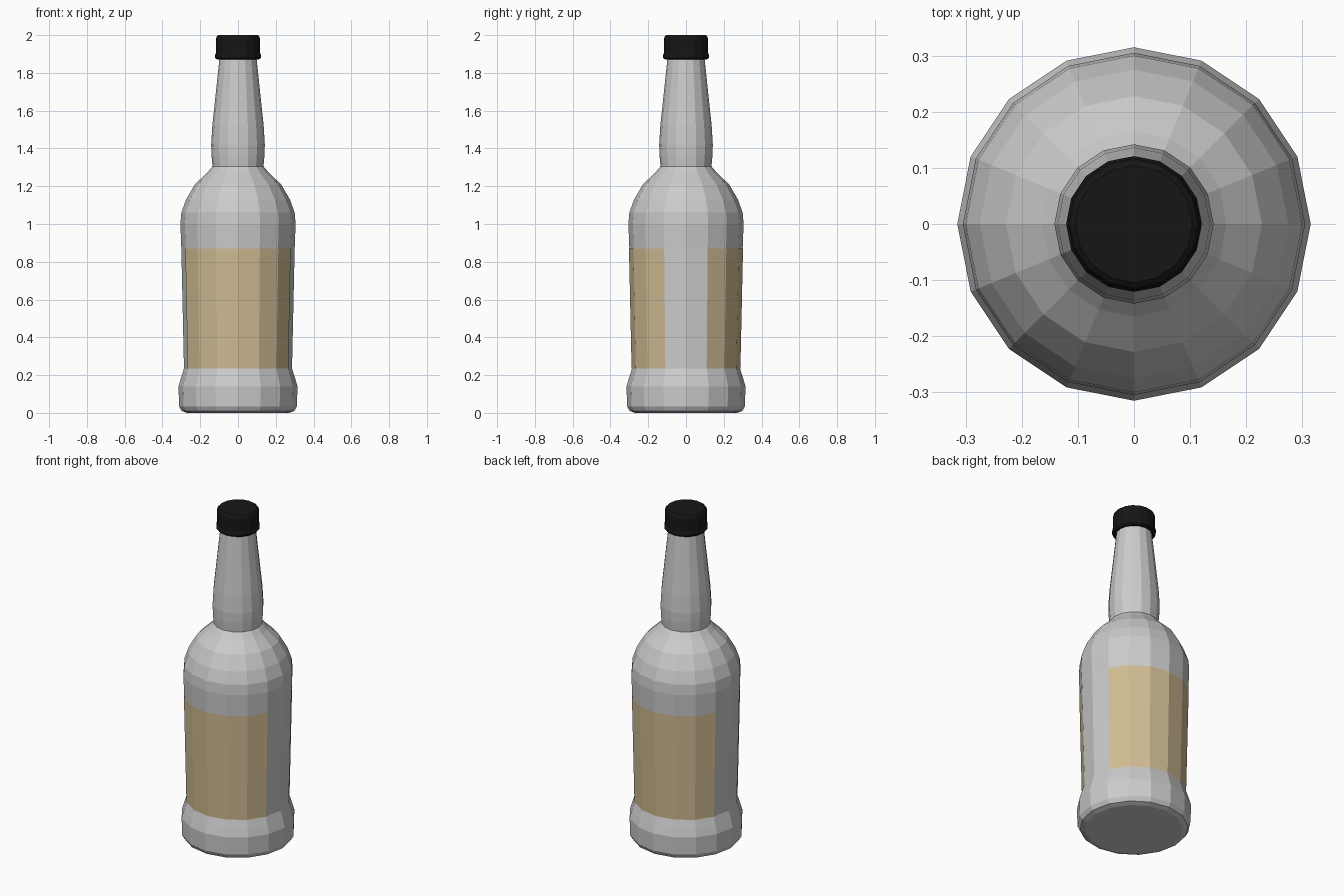
import bpy, bmesh
from math import cos, sin, pi

if "Cube" in bpy.data.objects:
    bpy.data.objects.remove(bpy.data.objects["Cube"])

SIDES = 16


def material(name, rgb):
    mat = bpy.data.materials.new(name)
    mat.diffuse_color = (*rgb, 1)
    mat.use_nodes = True
    mat.node_tree.nodes["Principled BSDF"].inputs["Base Color"].default_value = mat.diffuse_color
    return mat


def lathe(name, profile, mat=None, start=0, count=SIDES, caps=True):
    """Flat-shaded 16-sided revolve of (radius, z) points; count < 16 gives an open strip."""
    bm = bmesh.new()
    full = count == SIDES
    columns = count if full else count + 1
    rings = []
    for r, z in profile:
        ring = []
        for i in range(columns):
            a = 2 * pi * (start + i) / SIDES
            ring.append(bm.verts.new((r * cos(a), r * sin(a), z)))
        rings.append(ring)
    for low, high in zip(rings, rings[1:]):
        for i in range(count):
            j = (i + 1) % columns
            bm.faces.new((low[i], low[j], high[j], high[i]))
    if full and caps:
        bm.faces.new(rings[0][::-1])
        bm.faces.new(rings[-1])
    mesh = bpy.data.meshes.new(name)
    bm.to_mesh(mesh)
    bm.free()
    obj = bpy.data.objects.new(name, mesh)
    bpy.context.collection.objects.link(obj)
    if mat:
        mesh.materials.append(mat)
    return obj


paper = material("label_paper", (0.63, 0.5, 0.29))
black = material("cap_black", (0.008, 0.008, 0.008))

# Bottle: flared foot, slightly tapered body, round shoulder, swelling neck
lathe("bottle", [
    (0.27, 0.0), (0.298, 0.01), (0.312, 0.035), (0.315, 0.14),
    (0.302, 0.185), (0.286, 0.235), (0.300, 0.87), (0.305, 1.0),
    (0.300, 1.06), (0.275, 1.13), (0.228, 1.21), (0.165, 1.27),
    (0.135, 1.305), (0.140, 1.36), (0.142, 1.42), (0.136, 1.52),
    (0.120, 1.67), (0.098, 1.88), (0.098, 1.95)])

# Front and back labels, leaving two bare facets on each side
for name, start in (("back_label", 1), ("front_label", 9)):
    lathe(name, [(0.288, 0.235), (0.302, 0.87)], paper, start, 6)

# Screw cap with a small lip at the lower edge
lathe("cap", [
    (0.112, 1.872), (0.121, 1.88), (0.121, 1.897), (0.117, 1.903),
    (0.117, 1.98), (0.113, 1.993), (0.104, 2.0)], black)
